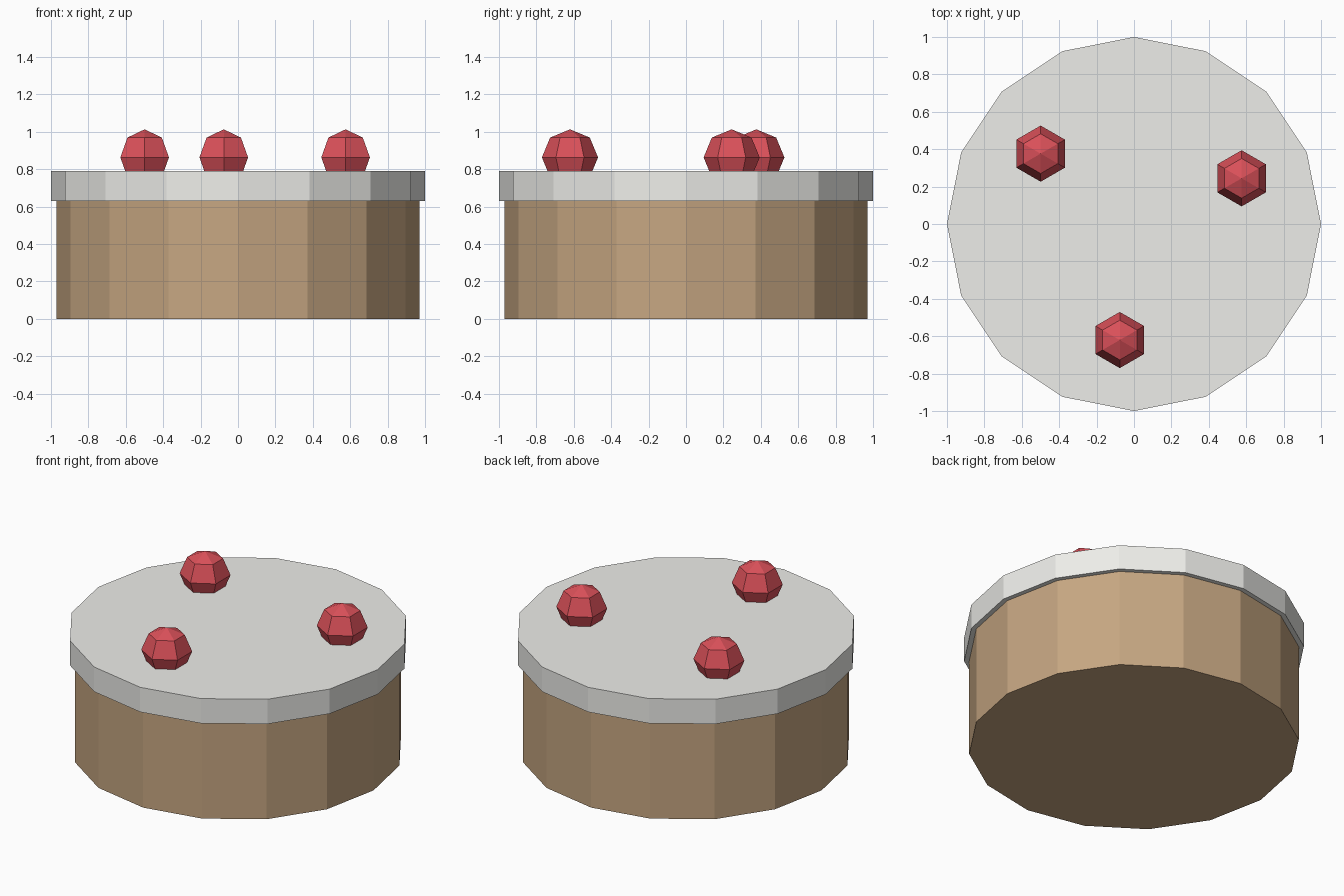
import bpy
from math import cos, sin, radians

if "Cube" in bpy.data.objects:
    bpy.data.objects.remove(bpy.data.objects["Cube"])


def material(name, rgb):
    m = bpy.data.materials.new(name)
    m.diffuse_color = (*rgb, 1)
    m.use_nodes = True
    m.node_tree.nodes["Principled BSDF"].inputs["Base Color"].default_value = m.diffuse_color
    return m


def finish(name, mat):
    ob = bpy.context.object
    ob.name = name
    ob.data.materials.append(mat)


def disc(name, radius, z0, z1, mat):
    bpy.ops.mesh.primitive_cylinder_add(vertices=16, radius=radius, depth=z1 - z0,
                                        location=(0, 0, (z0 + z1) / 2))
    finish(name, mat)


sponge = material("sponge", (0.56, 0.38, 0.22))
cream = material("cream", (0.85, 0.85, 0.82))
red = material("red", (0.70, 0.08, 0.10))

# Cake body and overhanging icing
disc("cake_body", 0.97, 0, 0.63, sponge)
disc("icing", 1.0, 0.63, 0.79, cream)

# Three cherries sunk into the icing, evenly spaced in a ring
for i in range(3):
    a = radians(23 + 120 * i)
    bpy.ops.mesh.primitive_uv_sphere_add(segments=6, ring_count=4, radius=0.15,
                                         location=(0.625 * cos(a), 0.625 * sin(a), 0.863))
    finish(f"cherry_{i + 1}", red)
